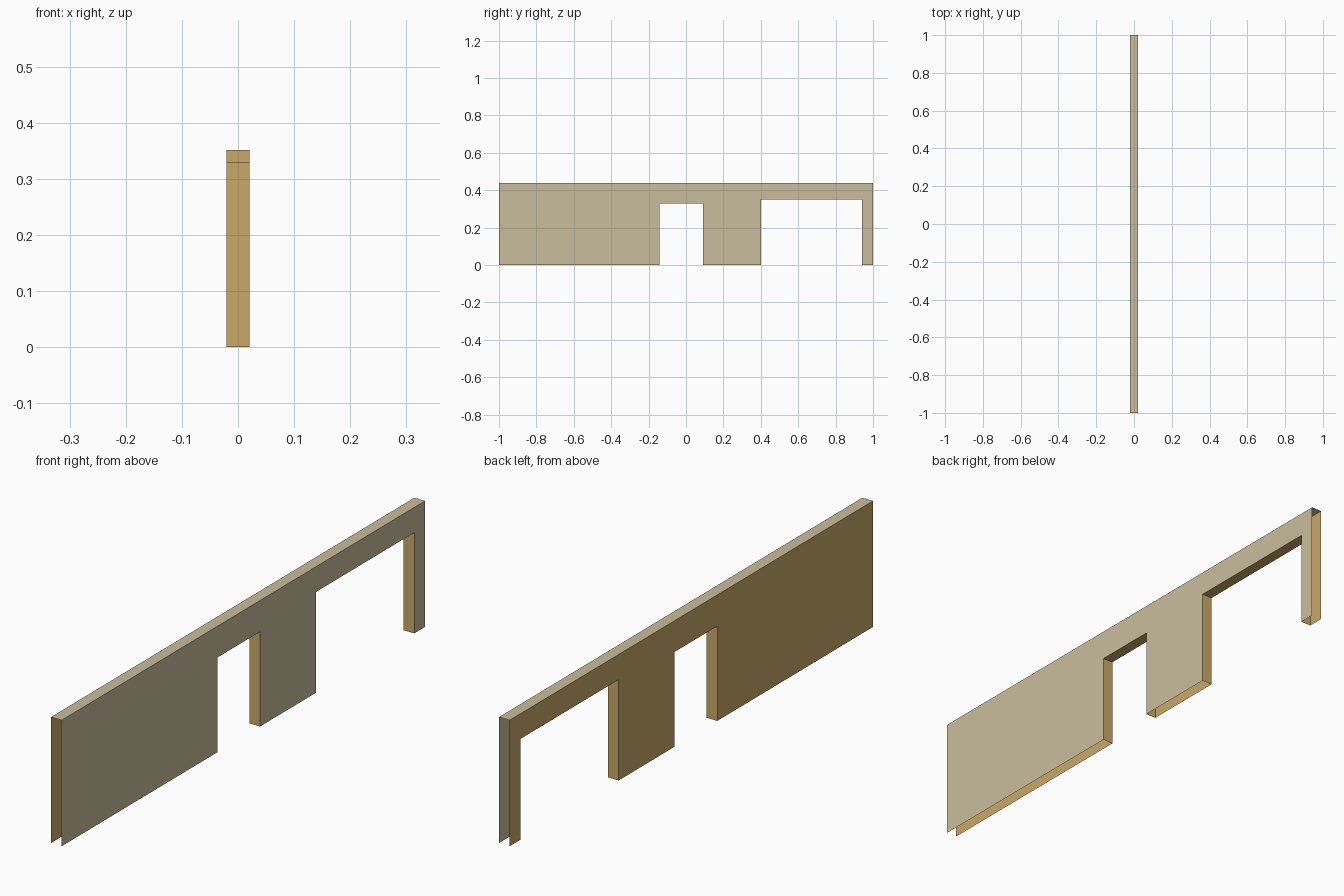
import bpy, bmesh

if "Cube" in bpy.data.objects:
    bpy.data.objects.remove(bpy.data.objects["Cube"])

HALF, TOP = 0.0205, 0.439
OPENINGS = [(-0.143, 0.092, 0.330), (0.400, 0.941, 0.351)]  # y start, y end, height


def srgb(hexcode):
    c = [int(hexcode[i:i + 2], 16) / 255 for i in (0, 2, 4)]
    return [v / 12.92 if v <= 0.04045 else ((v + 0.055) / 1.055) ** 2.4 for v in c] + [1]


def material(name, hexcode):
    m = bpy.data.materials.new(name)
    m.diffuse_color = srgb(hexcode)
    m.use_nodes = True
    m.node_tree.nodes["Principled BSDF"].inputs["Base Color"].default_value = m.diffuse_color
    return m


cream = material("cream plaster", "CABE9D")
tan = material("tan plaster", "CAA968")


def build(name, faces, mat):
    bm = bmesh.new()
    for pts in faces:
        bm.faces.new([bm.verts.new(p) for p in pts])
    bmesh.ops.remove_doubles(bm, verts=bm.verts, dist=1e-5)
    me = bpy.data.meshes.new(name)
    bm.to_mesh(me)
    bm.free()
    me.materials.append(mat)
    ob = bpy.data.objects.new(name, me)
    bpy.context.collection.objects.link(ob)


# Wall outline in y, z: along the bottom around each opening, then over the top
outline = [(-1, 0)]
for a, b, h in OPENINGS:
    outline += [(a, 0), (a, h), (b, h), (b, 0)]
outline += [(1, 0), (1, TOP), (-1, TOP)]

# Wall sheets and top cap; the ends and underside are open
right = [(HALF, y, z) for y, z in outline]
left = [(-HALF, y, z) for y, z in reversed(outline)]
cap = [(-HALF, -1, TOP), (HALF, -1, TOP), (HALF, 1, TOP), (-HALF, 1, TOP)]
build("right_wall_face", [right], cream)
build("left_wall_face", [left], tan)
build("wall_top", [cap], cream)

# Linings inside each opening: two jambs and a head
for label, (a, b, h) in zip(("narrow", "wide"), OPENINGS):
    path = [(a, 0), (a, h), (b, h), (b, 0)]
    strips = [[(HALF, *p), (-HALF, *p), (-HALF, *q), (HALF, *q)]
              for p, q in zip(path, path[1:])]
    build(label + "_opening_lining", strips, tan)
